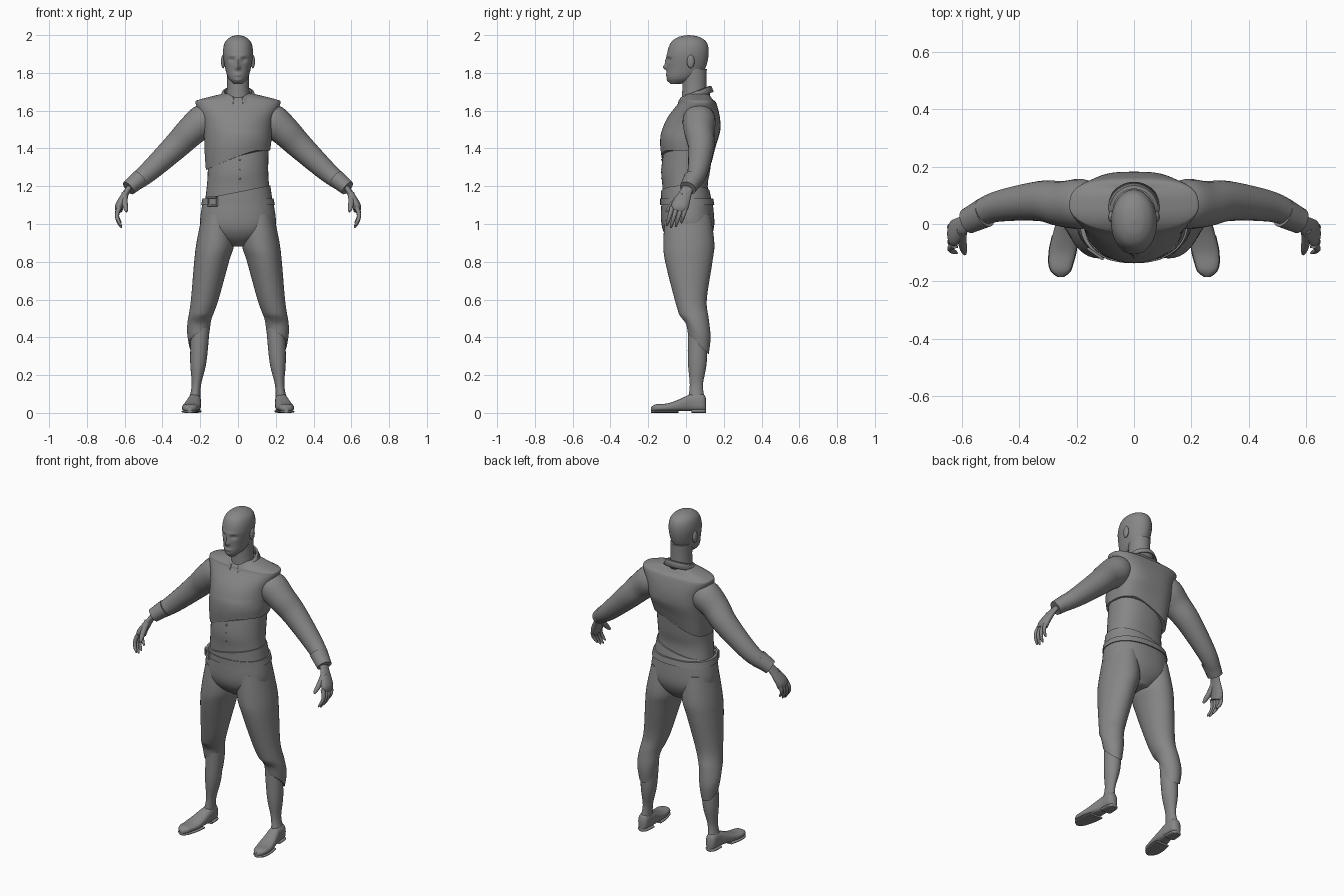
import bpy, bmesh, math
from mathutils import Vector

default_cube = bpy.data.objects.get("Cube")
if default_cube:
    bpy.data.objects.remove(default_cube, do_unlink=True)

clay = bpy.data.materials.new("plain grey")
clay.use_nodes = True
grey = (.24, .24, .24, 1)
clay.diffuse_color = grey
clay.node_tree.nodes["Principled BSDF"].inputs["Base Color"].default_value = grey


def smooth_rows(rows, steps):
    """Pass a smooth curve through rows of numbers."""
    out = []
    for i, (start, end) in enumerate(zip(rows, rows[1:])):
        before = rows[max(i - 1, 0)]
        after = rows[min(i + 2, len(rows) - 1)]
        for k in range(steps):
            t = k / steps
            ease = t * t * (3 - 2 * t)
            enter, leave = t * (1 - t) ** 2 / 2, t * t * (t - 1) / 2
            out.append([b + (c - b) * ease + (c - a) * enter + (d - b) * leave
                        for a, b, c, d in zip(before, start, end, after)])
    return out + [list(rows[-1])]


def finish(name, bm, mirror=False, thickness=0):
    """Turn a bmesh into a smooth grey object, doubled left and right if asked."""
    bmesh.ops.recalc_face_normals(bm, faces=bm.faces)
    mesh = bpy.data.meshes.new(name)
    bm.to_mesh(mesh)
    bm.free()
    mesh.materials.append(clay)
    part = bpy.data.objects.new(name, mesh)
    bpy.context.collection.objects.link(part)
    if thickness:
        part.modifiers.new("Thickness", 'SOLIDIFY').thickness = thickness
    if mirror:
        part.modifiers.new("Mirror", 'MIRROR').use_mirror_merge = False
    bpy.ops.object.select_all(action='DESELECT')
    part.select_set(True)
    bpy.context.view_layer.objects.active = part
    bpy.ops.object.shade_smooth_by_angle(angle=math.radians(50))


def skin(name, grid, closed=True, **options):
    """Join rows of points with faces, capping closed rings."""
    bm = bmesh.new()
    rings = [[bm.verts.new(point) for point in row] for row in grid]
    count = len(rings[0])
    for lower, upper in zip(rings, rings[1:]):
        for j in range(count if closed else count - 1):
            k = (j + 1) % count
            bm.faces.new((lower[j], lower[k], upper[k], upper[j]))
    if closed:
        bm.faces.new(rings[0])
        bm.faces.new(rings[-1])
    finish(name, bm, **options)


def ball(name, place, size, **options):
    bm = bmesh.new()
    bmesh.ops.create_uvsphere(bm, u_segments=16, v_segments=10, radius=1)
    bmesh.ops.scale(bm, vec=size, verts=bm.verts)
    bmesh.ops.translate(bm, vec=place, verts=bm.verts)
    finish(name, bm, **options)


def oval(count, front_power=2, back_power=2):
    """Unit superellipse; higher powers make the front or back boxier."""
    points = []
    for j in range(count):
        turn = math.tau * j / count
        c, s = math.cos(turn), math.sin(turn)
        p = 2 / (front_power if s < 0 else back_power)
        points.append((math.copysign(abs(c) ** p, c), math.copysign(abs(s) ** p, s)))
    return points


def stack(name, rows, outline=oval(40), steps=6, shape=Vector, **options):
    """Level rings: (height, half width, front, back) and perhaps a centre x."""
    grid = []
    for z, half, front, back, *centre in smooth_rows(rows, steps):
        x, y, depth = sum(centre), (front + back) / 2, (back - front) / 2
        grid.append([shape(Vector((x + half * c, y + depth * s, z))) for c, s in outline])
    skin(name, grid, **options)


def tube(name, rows, flat=1, steps=5, **options):
    """Rings across a path of (x, y, z, radius)."""
    rows = smooth_rows(rows, steps)
    points = [Vector(row[:3]) for row in rows]
    grid = []
    for i, (point, row) in enumerate(zip(points, rows)):
        along = points[min(i + 1, len(points) - 1)] - points[max(i - 1, 0)]
        along.normalize()
        wide = (Vector((0, 1, 0)) - along * along.y).normalized()
        thin = along.cross(wide) * flat
        grid.append([point + (wide * c + thin * s) * row[3] for c, s in oval(20)])
    skin(name, grid, **options)


def hem(top, bottom, edge):
    """Stretch the part below top so that its bottom follows edge(v)."""
    def shape(v):
        if v.z < top:
            v.z = top - (top - v.z) * (top - edge(v)) / (top - bottom)
        return v
    return shape


# Head: sculpted by soft pushes at x, z with a width, height and depth
nose = [(0, 1.83, .012, .014, .022), (0, 1.86, .01, .02, .01)]
eyes_and_brows = [(.033, 1.87, .015, .01, -.012), (.025, 1.89, .025, .007, .005)]
mouth_and_chin = [(0, 1.79, .02, .009, .006), (0, 1.76, .02, .01, .005)]


def sculpt_face(v):
    if v.y < 0:
        for x, z, width, height, push in nose + eyes_and_brows + mouth_and_chin:
            v.y -= push * math.exp(-((abs(v.x) - x) / width) ** 2 - ((v.z - z) / height) ** 2)
    return v


stack("head", [(1.74, .02, -.08, -.03), (1.77, .05, -.1, .05), (1.82, .067, -.1, .1),
               (1.9, .08, -.1, .12), (1.96, .07, -.08, .11), (1.99, .04, -.04, .07), (2, .004, .01, .02)],
      outline=oval(64, front_power=2.2), steps=10, shape=sculpt_face)
stack("neck", [(1.58, .08, -.03, .13), (1.7, .06, -.02, .11), (1.82, .06, -.02, .11)])
ball("ears", place=(.079, .025, 1.86), size=(.011, .02, .036), mirror=True)

# Shirt body and buttons
stack("shirt_body", [(1.08, .18, -.12, .13), (1.2, .165, -.125, .115), (1.3, .16, -.13, .13), (1.5, .165, -.1, .15)],
      outline=oval(40, back_power=2.4))
for row in range(3):
    ball(f"button_{row + 1}", place=(.01, -.127, 1.34 - row * .05), size=(.005, .005, .005))


# Sleeveless jacket, its hem falling towards the right side
def jacket_edge(v):
    return 1.39 - .5 * max(0, .1 - v.x) ** 1.2


stack("jacket", [(1.27, .17, -.13, .14), (1.38, .177, -.137, .16), (1.48, .18, -.13, .18), (1.56, .19, -.1, .18),
                 (1.64, .225, -.04, .16), (1.66, .2, -.03, .14), (1.69, .08, 0, .12)],
      outline=oval(64, back_power=3), shape=hem(1.5, 1.27, jacket_edge))

# Folded collar, open at the front and tilted forwards
collar = []
gap = .3
for grow, rise in ((0, -.02), (0, .03), (.012, .025), (.025, -.01)):
    row = []
    for j in range(49):
        turn = gap + (math.tau - gap * 2) * j / 48
        x, y = math.sin(turn) * (.073 + grow), -math.cos(turn) * (.077 + grow)
        point_drop = grow * max(0, math.cos(turn))
        row.append((x, y + .045, 1.67 + y * .4 + rise - point_drop))
    collar.append(row)
skin("collar", collar, closed=False, thickness=.005)

# Trouser seat, slanted waistband and belt
hips = oval(48, front_power=2.2, back_power=2.3)
stack("trouser_seat", [(.88, .05, -.04, .09), (.93, .15, -.1, .13), (1, .2, -.13, .15), (1.13, .184, -.13, .14)],
      outline=hips)


def slant_top(v):
    v.z += 4 * v.x * (v.z - 1.12)
    return v


stack("waistband", [(1.12, .183, -.133, .136), (1.17, .171, -.132, .126)], outline=hips, shape=slant_top)
stack("belt", [(1.1, .195, -.137, .15), (1.135, .188, -.137, .144)], outline=hips, steps=1)

# Square buckle frame
corners = []
for k in range(5):
    turn = math.tau * (k + .5) / 4
    across, up = .035 * math.cos(turn), .03 * math.sin(turn)
    corners.append((across - .135, -.104 - across * .7, up + 1.12, .005))
for k, ends in enumerate(zip(corners, corners[1:])):
    tube(f"buckle_bar_{k + 1}", ends, steps=1)


# Trouser legs, cut low behind the calf
def trouser_edge(v):
    return .43 - min(max(v.y, 0), .13)


stack("trouser_legs", [(.3, .05, .01, .12, .21), (.4, .06, 0, .13, .21), (.5, .063, -.03, .12, .2),
                       (.6, .073, -.06, .11, .176), (.8, .092, -.11, .14, .14), (.9, .1, -.12, .15, .12),
                       (1.05, .08, -.11, .13, .11)],
      shape=hem(.52, .3, trouser_edge), mirror=True)
stack("shins", [(.07, .03, .01, .1, .23), (.15, .025, .02, .09, .22), (.27, .043, .01, .11, .21),
                (.45, .05, .01, .11, .2)], mirror=True)


# Shoes, with a sole and heel cut from the same sections
def shoe_part(name, rows, low, high, margin=0):
    """Upright sections from heel to toe: (y, half width, top)."""
    grid = []
    for y, half, top in smooth_rows(rows, 6):
        x = .23 + .15 * min(max(.03 - y, 0), .17)
        rise = (min(top, high) - low) / 2
        grid.append([(x + (half + margin) * c, y, low + rise + rise * s) for c, s in oval(28, 3, 2.4)])
    skin(name, grid, mirror=True)


shoe = [(.107, .012, .07), (.09, .03, .1), (.03, .035, .1), (-.04, .044, .07),
        (-.1, .047, .05), (-.16, .036, .045), (-.185, .01, .03)]
shoe_part("shoes", shoe, low=.01, high=1)
shoe_part("soles", shoe[3:], low=0, high=.014, margin=.002)
shoe_part("heels", shoe[:3], low=0, high=.02, margin=.002)

# Sleeves, turned cuffs and palms
tube("sleeves", [(.12, .07, 1.6, .06), (.18, .07, 1.55, .087), (.25, .07, 1.49, .08), (.33, .08, 1.41, .07),
                 (.48, .06, 1.27, .053), (.57, .02, 1.2, .04)], mirror=True)
tube("cuffs", [(.52, .04, 1.24, .053), (.58, .01, 1.19, .045)], flat=.9, mirror=True)
tube("palms", [(.56, .02, 1.21, .03), (.59, 0, 1.17, .032), (.626, -.03, 1.1, .046), (.63, -.04, 1.07, .038)],
     flat=.5, mirror=True)


# Curled fingers and thumbs, tapering to blunt tips
def digit(name, root, reach, bend, radius):
    rows = []
    for k in range(11):
        s = k / 10
        x, y, z = Vector(root) + Vector(reach) * s
        rows.append((x + bend * math.sin(s * math.pi), y, z, radius * (1 - s * .3 - s ** 8 * .4)))
    tube(name, rows, steps=1, mirror=True)


fingers = {"index": .95, "middle": 1.05, "ring": 1, "little": .8}
for k, (finger, length) in enumerate(fingers.items()):
    digit(f"{finger}_fingers", root=(.627, k * .024 - .073, 1.09),
          reach=Vector((-.01, -.03, -.105)) * length, bend=.018, radius=.0125)
digit("thumbs", root=(.6, -.02, 1.16), reach=(-.01, -.085, -.095), bend=.004, radius=.018)
